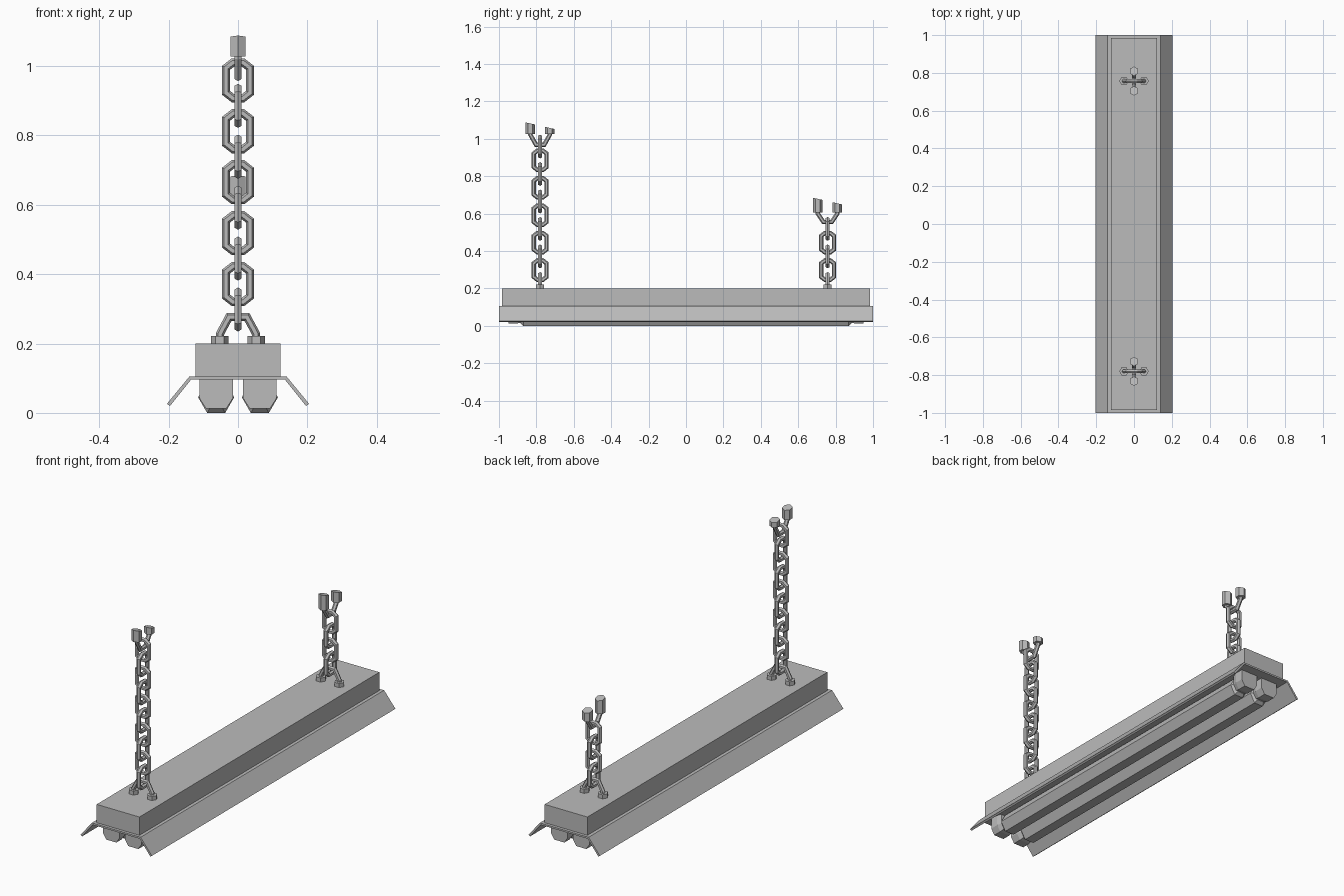
import bpy, bmesh, math
from mathutils import Vector

if "Cube" in bpy.data.objects:
    bpy.data.objects.remove(bpy.data.objects["Cube"])

GREY = (0.5, 0.5, 0.5, 1)
metal = bpy.data.materials.new("grey_metal")
metal.use_nodes = True
metal.diffuse_color = GREY
metal.node_tree.nodes["Principled BSDF"].inputs["Base Color"].default_value = GREY


def finish(name, bm):
    bmesh.ops.recalc_face_normals(bm, faces=bm.faces)
    mesh = bpy.data.meshes.new(name)
    bm.to_mesh(mesh)
    bm.free()
    mesh.materials.append(metal)
    obj = bpy.data.objects.new(name, mesh)
    bpy.context.collection.objects.link(obj)
    return obj


def loft(bm, rings, closed=False):
    """Skin a list of equal rings of points, capping the ends of an open run."""
    loops = [[bm.verts.new(p) for p in ring] for ring in rings]
    n = len(loops[0])
    pairs = list(zip(loops, loops[1:]))
    if closed:
        pairs.append((loops[-1], loops[0]))
    else:
        bm.faces.new(loops[0])
        bm.faces.new(loops[-1])
    for a, b in pairs:
        for i in range(n):
            j = (i + 1) % n
            bm.faces.new((a[i], a[j], b[j], b[i]))


def extrude_y(name, profile, stations):
    """Loft an (x, z) profile through stations of (y, scale about its centre)."""
    cx = sum(p[0] for p in profile) / len(profile)
    cz = sum(p[1] for p in profile) / len(profile)
    bm = bmesh.new()
    loft(bm, [[(cx + (x - cx) * s, y, cz + (z - cz) * s) for x, z in profile]
              for y, s in stations])
    return finish(name, bm)


def rod(bm, points, axis, origin, closed=False, r=0.0115, sides=6):
    """Sweep a mitred hexagonal wire along (u, z) points; u runs along x or y."""
    u = Vector((1, 0, 0)) if axis == "x" else Vector((0, 1, 0))
    across = Vector((0, 1, 0)) if axis == "x" else Vector((1, 0, 0))
    pts = [Vector(origin) + u * a + Vector((0, 0, b)) for a, b in points]
    rings = []
    for i, p in enumerate(pts):
        before = pts[i - 1] if closed or i else None
        after = pts[(i + 1) % len(pts)] if closed or i < len(pts) - 1 else None
        d1 = (p - before).normalized() if before else (after - p).normalized()
        d2 = (after - p).normalized() if after else d1
        tangent = (d1 + d2).normalized()
        side = tangent.cross(across) / max(tangent.dot(d1), 0.3)
        rings.append([p + r * (side * math.cos(t) + across * math.sin(t))
                      for t in (math.tau * k / sides for k in range(sides))])
    loft(bm, rings, closed)


def hex_block(bm, x, y, z0, top, turn, r=0.025):
    """Upright hexagonal block whose top height is given by top(y)."""
    ring = [(x + r * math.cos(turn + k * math.pi / 3),
             y + r * math.sin(turn + k * math.pi / 3)) for k in range(6)]
    loft(bm, [[(a, b, z0) for a, b in ring], [(a, b, top(b)) for a, b in ring]])


# Housing box
extrude_y("housing", [(-0.123, 0.1), (0.123, 0.1), (0.123, 0.2), (-0.123, 0.2)],
          [(-0.985, 1), (0.985, 1)])

# Folded reflector sheet
half = [(0.14, 0.105), (0.205, 0.026), (0.196, 0.02), (0.135, 0.096)]
extrude_y("reflector", half + [(-x, z) for x, z in reversed(half)],
          [(-1, 1), (1, 1)])

# Lamp tubes and their end sockets
for side, cx in (("left", 0.063), ("right", -0.063)):
    tube = [(cx + 0.052 * math.cos(k * math.pi / 3),
             0.045 + 0.052 * math.sin(k * math.pi / 3)) for k in range(6)]
    extrude_y(side + "_tube", tube,
              [(-0.885, 0.7), (-0.87, 1), (0.87, 1), (0.885, 0.7)])
    cap = [(0.048, 0.1), (0.048, 0.042), (0.029, 0.012)]
    cap = [(cx + x, z) for x, z in cap] + [(cx - x, z) for x, z in reversed(cap)]
    for end, s in (("front", -1), ("back", 1)):
        extrude_y(f"{side}_{end}_socket", cap,
                  [(s * 0.95, 1), (s * 0.905, 1), (s * 0.88, 0.85)])

# One chain link outline, reused for every link
corner = [(0.0345, 0.036), (0.014, 0.052)]
upper = corner + [(-u, z) for u, z in reversed(corner)]
LINK = upper + [(-u, -z) for u, z in upper]


def chain(name, y, pairs, hook_z, block_z, ceiling):
    # Lower bracket with two feet on the housing
    bm = bmesh.new()
    rod(bm, [(-0.052, 0.21), (-0.052, 0.228), (-0.026, 0.276),
             (0.026, 0.276), (0.052, 0.228), (0.052, 0.21)], "x", (0, y, 0))
    for x in (-0.053, 0.053):
        hex_block(bm, x, y, 0.199, lambda b: 0.221, 0)
    finish(name + "_bracket", bm)
    # Alternating links
    bm = bmesh.new()
    for i in range(pairs * 2):
        rod(bm, LINK, "xy"[(i + 1) % 2], (0, y, 0.298 + i * 0.0734), closed=True)
    finish(name + "_links", bm)
    # Upper hook with two blocks cut to the sloping ceiling
    bm = bmesh.new()
    rod(bm, [(-0.052, block_z + 0.01), (-0.052, block_z - 0.005), (-0.022, hook_z),
             (0.022, hook_z), (0.052, block_z - 0.005), (0.052, block_z + 0.01)],
        "y", (0, y, 0))
    for s in (-0.052, 0.052):
        hex_block(bm, 0, y + s, block_z, lambda b: ceiling - 0.23 * (b - y), math.pi / 2)
    finish(name + "_hook", bm)


chain("front_chain", -0.78, 5, 0.968, 1.027, 1.07)
chain("back_chain", 0.757, 2, 0.555, 0.605, 0.667)
